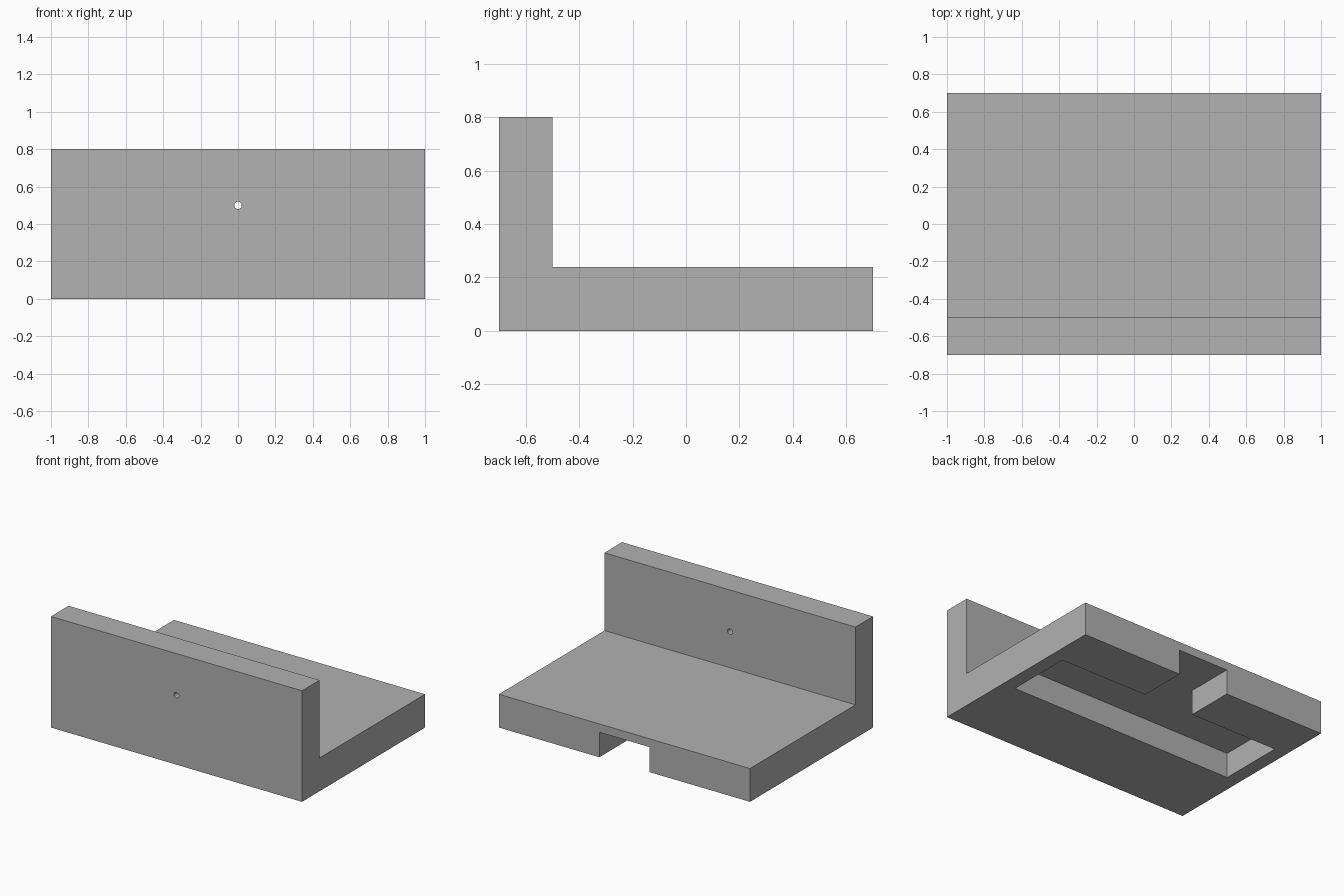
import bpy, bmesh
from mathutils import Vector

cube = bpy.data.objects.get("Cube")
if cube:
    bpy.data.objects.remove(cube, do_unlink=True)

grey = bpy.data.materials.new("plain grey")
grey.use_nodes = True
colour = (0.445, 0.445, 0.445, 1)
grey.diffuse_color = colour
for node in grey.node_tree.nodes:
    if node.type == 'BSDF_PRINCIPLED':
        node.inputs["Base Color"].default_value = colour


def prism(name, outline, direction):
    """Extrude a closed outline of 3D points into a solid."""
    bm = bmesh.new()
    face = bm.faces.new([bm.verts.new(p) for p in outline])
    grown = bmesh.ops.extrude_face_region(bm, geom=[face])["geom"]
    moved = [g for g in grown if isinstance(g, bmesh.types.BMVert)]
    bmesh.ops.translate(bm, verts=moved, vec=Vector(direction))
    bmesh.ops.recalc_face_normals(bm, faces=bm.faces)
    mesh = bpy.data.meshes.new(name)
    bm.to_mesh(mesh)
    bm.free()
    obj = bpy.data.objects.new(name, mesh)
    bpy.context.collection.objects.link(obj)
    mesh.materials.append(grey)
    return obj


def cut(target, cutter):
    """Subtract the cutter, then discard it."""
    cutter.hide_render = True
    mod = target.modifiers.new("cut", 'BOOLEAN')
    mod.operation = 'DIFFERENCE'
    mod.solver = 'EXACT'
    mod.object = cutter
    bpy.context.view_layer.objects.active = target
    bpy.ops.object.modifier_apply(modifier=mod.name)
    bpy.data.objects.remove(cutter, do_unlink=True)


# L-shaped body: flat base with an upright front wall
side = [(-0.7, 0), (0.7, 0), (0.7, 0.24), (-0.5, 0.24), (-0.5, 0.8), (-0.7, 0.8)]
body = prism("angle_bracket", [(-1, y, z) for y, z in side], (2, 0, 0))

# T-shaped pocket in the underside, open at the back
half = [(0.9, -0.13), (0.9, 0.35), (0.2, 0.35), (0.2, 0.8)]
tee = half + [(-x, y) for x, y in reversed(half)]
cut(body, prism("pocket_cutter", [(x, y, -0.1) for x, y in tee], (0, 0, 0.28)))

# Small round hole through the wall
bpy.ops.mesh.primitive_cylinder_add(vertices=16, radius=0.02, depth=0.4,
                                    location=(0, -0.6, 0.5), rotation=(1.5708, 0, 0))
hole = bpy.context.object
hole.name = "hole_cutter"
hole.data.materials.append(grey)
cut(body, hole)
